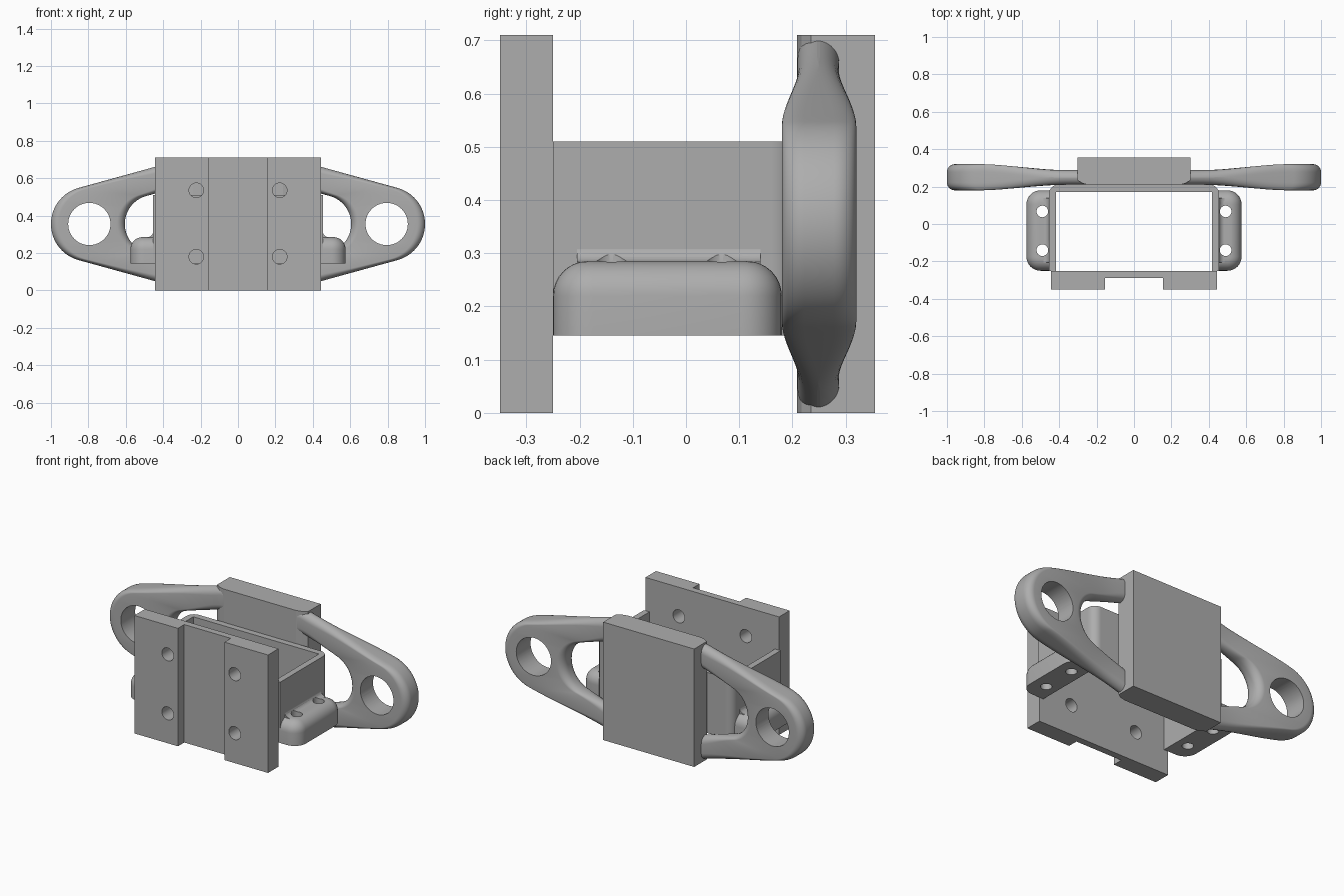
import bpy, bmesh, math
from mathutils import Vector, Matrix

if "Cube" in bpy.data.objects:
    bpy.data.objects.remove(bpy.data.objects["Cube"], do_unlink=True)

grey = bpy.data.materials.new("plain grey")
grey.use_nodes = True
COLOUR = (0.42, 0.42, 0.42, 1)
grey.diffuse_color = COLOUR
grey.node_tree.nodes["Principled BSDF"].inputs["Base Color"].default_value = COLOUR
MID = 0.355  # height of the horizontal symmetry plane


def finish(name, bm):
    bmesh.ops.recalc_face_normals(bm, faces=bm.faces)
    mesh = bpy.data.meshes.new(name)
    bm.to_mesh(mesh)
    bm.free()
    mesh.materials.append(grey)
    ob = bpy.data.objects.new(name, mesh)
    bpy.context.collection.objects.link(ob)
    return ob


def prism(name, outline, axis, lo, hi):
    """Extrude a 2D outline along y or z."""
    place = {"z": lambda a, b, h: (a, b, h), "y": lambda a, b, h: (a, h, b)}[axis]
    bm = bmesh.new()
    face = bm.faces.new([bm.verts.new(place(a, b, lo)) for a, b in outline])
    new = bmesh.ops.extrude_face_region(bm, geom=[face])["geom"]
    bmesh.ops.translate(bm, verts=[v for v in new if isinstance(v, bmesh.types.BMVert)],
                        vec=place(0, 0, hi - lo))
    return finish(name, bm)


def arc(cx, cy, r, start, end, steps):
    angles = [math.radians(start + (end - start) * i / steps) for i in range(steps + 1)]
    return [(cx + r * math.cos(a), cy + r * math.sin(a)) for a in angles]


def activate(ob):
    bpy.ops.object.select_all(action="DESELECT")
    ob.select_set(True)
    bpy.context.view_layer.objects.active = ob


def drill(ob, axis, centres, r, lo, hi):
    """Cut round holes along an axis."""
    for cx, cy in centres:
        cutter = prism("cutter", arc(cx, cy, r, 0, 360, 48)[:-1], axis, lo, hi)
        cutter.hide_render = True
        mod = ob.modifiers.new("hole", "BOOLEAN")
        mod.operation, mod.solver, mod.object = "DIFFERENCE", "EXACT", cutter
        activate(ob)
        bpy.ops.object.modifier_apply(modifier=mod.name)
        bpy.data.objects.remove(cutter, do_unlink=True)


def smooth(ob):
    activate(ob)
    bpy.ops.object.shade_smooth_by_angle(angle=math.radians(32))


# Front mounting plate with a vertical channel and four screw holes
half = [(0.155, -0.29), (0.155, -0.35), (0.445, -0.35), (0.445, -0.25)]
front_plate = prism("front_plate", half + [(-x, y) for x, y in reversed(half)], "z", 0, 0.71)
drill(front_plate, "y", [(x, z) for x in (-0.223, 0.223) for z in (0.18, 0.535)], 0.039, -0.4, -0.2)
smooth(front_plate)

# Open sleeve: three walls, rounded at the rear corners
outer = [(0.455, -0.25)] + arc(0.405, 0.16, 0.05, 0, 90, 10)
inner = [(0.418, 0.172), (0.418, -0.25)]
right_side = outer[::-1] + [(0.455, -0.25)]
loop = outer + [(-x, y) for x, y in reversed(outer)]
loop += [(-x, y) for x, y in reversed(inner)] + inner
sleeve = prism("sleeve", loop, "z", 0.145, 0.51)
smooth(sleeve)


# Side flanges with rounded edges, a wall fillet and two holes each
def make_flange(side, name):
    x0, x1, y0, y1, z0, z1 = 0.435, 0.575, -0.25, 0.18, 0.145, 0.285
    bm = bmesh.new()
    bmesh.ops.create_cube(bm, size=1, matrix=Matrix.LocRotScale(
        Vector(((x0 + x1) / 2, (y0 + y1) / 2, (z0 + z1) / 2)), None,
        Vector((x1 - x0, y1 - y0, z1 - z0))))
    upright = [e for e in bm.edges if all(v.co.x > 0.5 for v in e.verts)
               and abs(e.verts[0].co.z - e.verts[1].co.z) > 0.1]
    bmesh.ops.bevel(bm, geom=upright, offset=0.075, segments=8, profile=0.5, affect="EDGES")
    rim = [e for e in bm.edges if all(v.co.z > z1 - 0.001 for v in e.verts)
           and any(v.co.x > x0 + 0.001 for v in e.verts)]
    bmesh.ops.bevel(bm, geom=rim, offset=0.065, segments=8, profile=0.5, affect="EDGES")
    bmesh.ops.scale(bm, vec=(side, 1, 1), verts=bm.verts)
    flange = finish(name, bm)
    curve = arc(0.485, 0.315, 0.031, 180, 270, 8)
    profile = [(side * x, z) for x, z in [(0.44, 0.27), (0.44, 0.315)] + curve + [(0.485, 0.27)]]
    fillet = prism(name + "_fillet", profile, "y", -0.205, 0.14)
    holes = [(side * 0.49, -0.14), (side * 0.49, 0.067)]
    for part in (flange, fillet):
        drill(part, "z", holes, 0.031, 0.1, 0.4)
        smooth(part)


make_flange(1, "left_flange")
make_flange(-1, "right_flange")

# Sleeve walls are notched where the flange holes graze them
# Rear pad
pad_half = [(0, 0.209)] + [(0.24, 0.209), (0.275, 0.217), (0.303, 0.235), (0.303, 0.355)]
prism("rear_pad", pad_half + [(-x, y) for x, y in reversed(pad_half[1:])], "z", 0, 0.71)


# Handle frame: rounded section swept between an outer and an inner outline
def ease(x):
    t = min(max((abs(x) - 0.38) / 0.45, 0), 1)
    return t * t * (3 - 2 * t)


def outline(cx, r, slope, x_start, steps=16):
    top = arc(cx, 0, r, 90 - slope, slope - 90, 40)
    tx, tz = top[0]
    run = [(x_start + (tx - x_start) * i / steps) for i in range(steps)]
    line = [(x, tz + (tx - x) * math.tan(math.radians(slope))) for x in run]
    path = line + top + [(x, -z) for x, z in reversed(line)]
    return path + [(-x, z) for x, z in reversed(path)]


outer_path = outline(0.8, 0.2, 15.4, 0.265)
inner_path = outline(0.45, 0.155, 15.4, 0.265)
R = 0.042
bm = bmesh.new()
rings = []
for (ox, oz), (ix, iz) in zip(outer_path, inner_path):
    width = math.hypot(ox - ix, oz - iz)
    section = []
    for u, v, start in ((R, R, 180), (width - R, R, 270), (width - R, -R, 0), (R, -R, 90)):
        for du, dv in arc(0, 0, R, start, start + 90, 7):
            k = (u + du) / width
            x, z = ox + (ix - ox) * k, oz + (iz - oz) * k
            e = ease(x)
            y = (0.21 - 0.03 * e) + R + dv if v > 0 else (0.288 + 0.032 * e) - R + dv
            section.append(bm.verts.new((x, y, z + MID)))
    rings.append(section)
for a, b in zip(rings, rings[1:] + rings[:1]):
    for i in range(len(a)):
        j = (i + 1) % len(a)
        bm.faces.new((a[i], a[j], b[j], b[i]))
frame = finish("handle_frame", bm)
drill(frame, "y", [(-0.795, MID), (0.795, MID)], 0.113, 0, 0.5)
smooth(frame)
